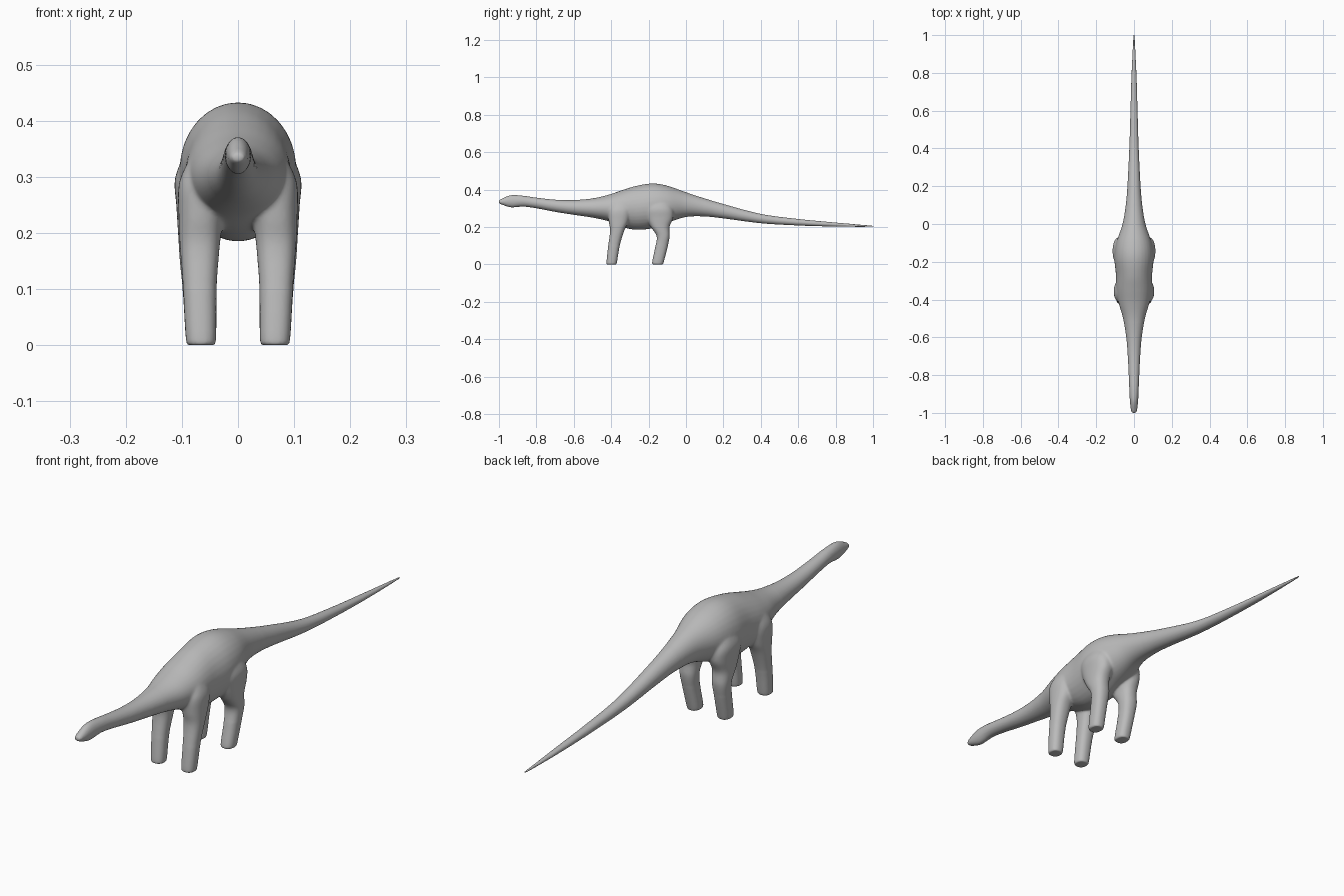
import bpy, bmesh, math

if "Cube" in bpy.data.objects:
    bpy.data.objects.remove(bpy.data.objects["Cube"])

hide = bpy.data.materials.new("grey hide")
hide.diffuse_color = (0.5, 0.5, 0.5, 1)
hide.use_nodes = True
hide.node_tree.nodes["Principled BSDF"].inputs["Base Color"].default_value = hide.diffuse_color


def smooth_rows(rows, steps):
    """Catmull-Rom interpolation between rows of section values."""
    out = []
    for i in range(len(rows) - 1):
        p0, p1 = rows[max(i - 1, 0)], rows[i]
        p2, p3 = rows[i + 1], rows[min(i + 2, len(rows) - 1)]
        for s in range(steps):
            t = s / steps
            out.append([0.5 * (2 * b + (c - a) * t + (2 * a - 5 * b + 4 * c - d) * t * t
                               + (3 * b - a - 3 * c + d) * t ** 3)
                        for a, b, c, d in zip(p0, p1, p2, p3)])
    out.append(list(rows[-1]))
    return out


def skin(bm, rings):
    """Bridge a list of closed rings and cap both ends."""
    loops = [[bm.verts.new(p) for p in ring] for ring in rings]
    n = len(loops[0])
    for a, b in zip(loops, loops[1:]):
        for i in range(n):
            j = (i + 1) % n
            bm.faces.new((a[i], a[j], b[j], b[i]))
    bm.faces.new(loops[0][::-1])
    bm.faces.new(loops[-1])


ANGLES = [2 * math.pi * i / 32 for i in range(32)]

# Head, neck, trunk and tail: y, top z, bottom z, half width
TRUNK = [
    (-1.0, 0.341, 0.328, 0.009), (-0.985, 0.351, 0.320, 0.016),
    (-0.935, 0.370, 0.305, 0.022), (-0.87, 0.367, 0.309, 0.025),
    (-0.8, 0.357, 0.300, 0.028), (-0.7, 0.346, 0.281, 0.033),
    (-0.6, 0.344, 0.265, 0.041), (-0.5, 0.353, 0.250, 0.058),
    (-0.42, 0.371, 0.232, 0.081), (-0.35, 0.394, 0.203, 0.094),
    (-0.27, 0.419, 0.185, 0.096), (-0.18, 0.433, 0.193, 0.104),
    (-0.1, 0.421, 0.222, 0.094), (0.0, 0.386, 0.253, 0.061),
    (0.1, 0.353, 0.256, 0.044), (0.2, 0.323, 0.246, 0.035),
    (0.4, 0.270, 0.220, 0.025), (0.6, 0.243, 0.208, 0.019),
    (0.8, 0.224, 0.202, 0.013), (1.003, 0.207, 0.200, 0.003),
]
# Legs: z, y, half depth, x, half width
FRONT_LEG = [
    (0.0, -0.397, 0.024, 0.066, 0.022), (0.012, -0.397, 0.028, 0.066, 0.027),
    (0.1, -0.385, 0.031, 0.068, 0.030), (0.18, -0.368, 0.038, 0.068, 0.036),
    (0.23, -0.36, 0.053, 0.066, 0.040), (0.29, -0.355, 0.060, 0.062, 0.043),
    (0.34, -0.35, 0.040, 0.048, 0.034),
]
REAR_LEG = [
    (0.0, -0.15, 0.027, 0.066, 0.022), (0.012, -0.15, 0.031, 0.066, 0.027),
    (0.09, -0.132, 0.033, 0.069, 0.029), (0.15, -0.122, 0.035, 0.070, 0.034),
    (0.2, -0.138, 0.050, 0.070, 0.037), (0.25, -0.14, 0.072, 0.068, 0.042),
    (0.3, -0.145, 0.075, 0.064, 0.048), (0.36, -0.15, 0.050, 0.050, 0.036),
]

bm = bmesh.new()
skin(bm, [[(w * math.cos(a), y, (top + low) / 2 + (top - low) / 2 * math.sin(a))
           for a in ANGLES] for y, top, low, w in smooth_rows(TRUNK, 6)])


def squared(v):
    """Slightly boxier than a circle."""
    return math.copysign(abs(v) ** 0.85, v)


for leg in (FRONT_LEG, REAR_LEG):
    for side in (-1, 1):
        skin(bm, [[(side * x + rx * squared(math.cos(a)), y + ry * squared(math.sin(a)), z)
                   for a in ANGLES] for z, y, ry, x, rx in smooth_rows(leg, 5)])
bmesh.ops.recalc_face_normals(bm, faces=bm.faces)
mesh = bpy.data.meshes.new("dinosaur_body")
bm.to_mesh(mesh)
bm.free()
body = bpy.data.objects.new("dinosaur_body", mesh)
bpy.context.collection.objects.link(body)

# Fuse the parts into one skin
remesh = body.modifiers.new("fuse", 'REMESH')
remesh.mode = 'VOXEL'
remesh.voxel_size = 0.0035
graph = bpy.context.evaluated_depsgraph_get()
fused = bpy.data.meshes.new_from_object(body.evaluated_get(graph))
body.modifiers.clear()
body.data = fused
fused.materials.clear()
fused.materials.append(hide)

# Soften the shoulders and hips, leaving feet, head and tail tip crisp
joints = body.vertex_groups.new(name="joints")
joints.add([v.index for v in fused.vertices
            if -0.52 < v.co.y < 0.1 and v.co.z > 0.1], 1.0, 'REPLACE')
soft = body.modifiers.new("soften joints", 'SMOOTH')
soft.vertex_group = "joints"
soft.iterations = 25
polish = body.modifiers.new("polish", 'SMOOTH')
polish.iterations = 3
thin = body.modifiers.new("reduce", 'DECIMATE')
thin.ratio = 0.3

for p in fused.polygons:
    p.use_smooth = True
